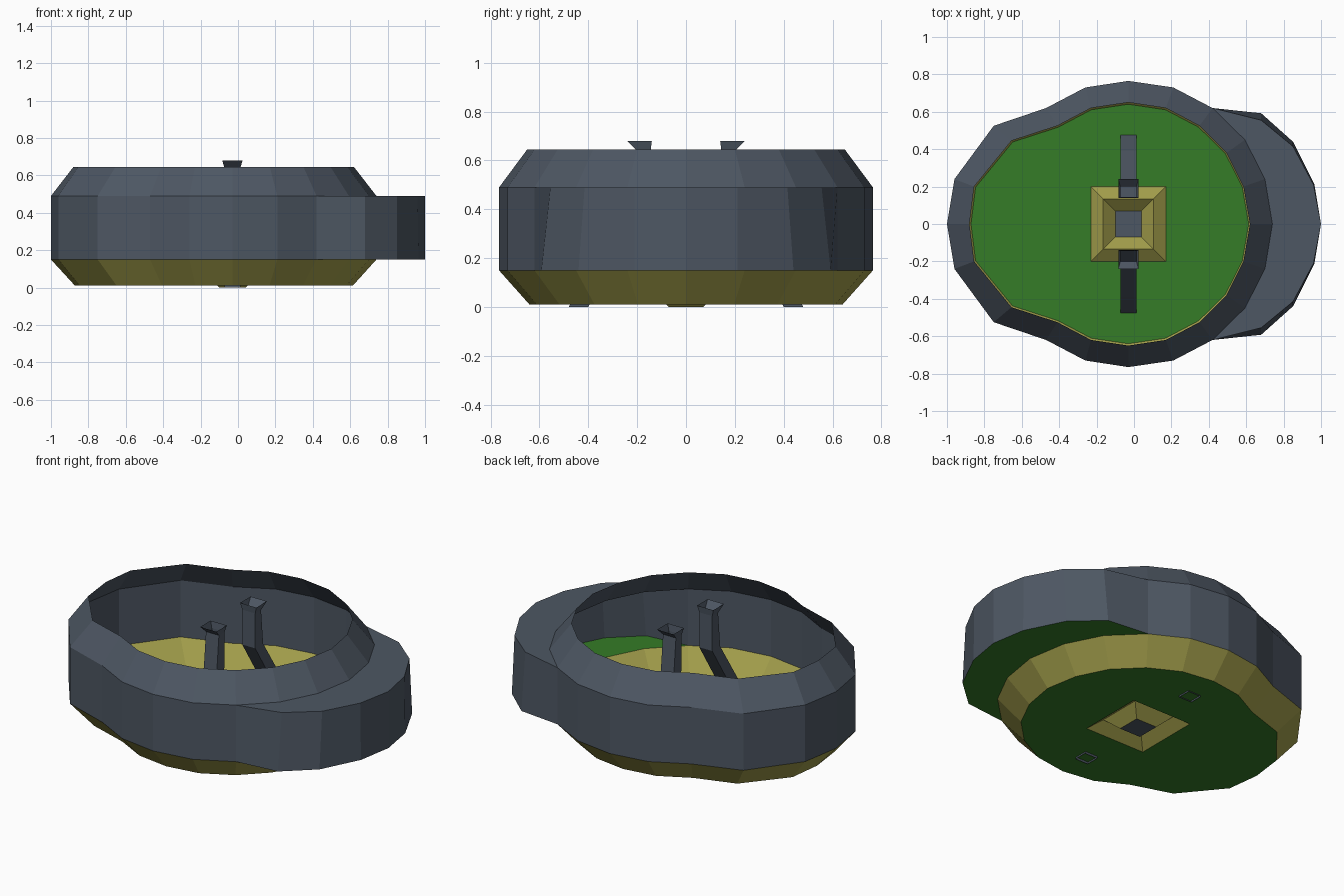
import bpy

if "Cube" in bpy.data.objects:
    bpy.data.objects.remove(bpy.data.objects["Cube"])


def material(name, rgb):
    m = bpy.data.materials.new(name)
    m.diffuse_color = (*rgb, 1)
    m.use_nodes = True
    m.node_tree.nodes["Principled BSDF"].inputs["Base Color"].default_value = m.diffuse_color
    return m


SLATE = material("slate", (0.075, 0.095, 0.125))
OLIVE = material("olive", (0.36, 0.34, 0.07))
GREEN = material("green", (0.035, 0.2, 0.02))


def build(name, verts, faces, mats, slots=None):
    mesh = bpy.data.meshes.new(name)
    mesh.from_pydata(verts, [], faces)
    for m in mats:
        mesh.materials.append(m)
    if slots:
        for p, s in zip(mesh.polygons, slots):
            p.material_index = s
    ob = bpy.data.objects.new(name, mesh)
    bpy.context.collection.objects.link(ob)
    return ob


def loft(name, loops, mats, slots=None, closed=True):
    """Skin a stack of equal loops; slots gives a material per band."""
    n = len(loops[0])
    faces, ids = [], []
    for b in range(len(loops) - 1):
        for i in range(n if closed else n - 1):
            j = (i + 1) % n
            faces.append((b * n + i, b * n + j, (b + 1) * n + j, (b + 1) * n + i))
            ids.append(slots[b] if slots else 0)
    return build(name, [v for l in loops for v in l], faces, mats, ids)


def mirrored(half):
    """Half outline (y >= 0, right tip to left tip) to a full closed loop."""
    return half + [(x, -y) for x, y in half[-2:0:-1]]


def at(loop, z):
    return [(x, y, z) for x, y in loop]


def square(h, z, cx=-0.03):
    return [(cx + h, -h, z), (cx + h, h, z), (cx - h, h, z), (cx - h, -h, z)]


# outlines seen from above
outer = mirrored([(.74, 0), (.70, .24), (.593, .45), (.42, .62), (.21, .73), (-.03, .765),
                  (-.26, .73), (-.47, .62), (-.75, .525), (-.96, .24), (-1, 0)])
inner = mirrored([(.62, 0), (.585, .20), (.495, .38), (.35, .525), (.17, .62), (-.03, .65),
                  (-.23, .62), (-.41, .525), (-.655, .445), (-.855, .20), (-.88, 0)])
base = [(-.03 + (x + .03) * .99, y * .985) for x, y in inner]

# sloped upper rim and sloped underside
loft("upper_rim", [at(outer, .49), at(inner, .645)], [SLATE])
loft("lower_slope", [at(base, .01), at(outer, .15)], [OLIVE])

# upright wall, open where the side bulge joins
wall = outer[3:18]
loft("side_wall", [at(wall, .15), at(wall, .49)], [SLATE], closed=False)

# crescent bulge on the right: wall, top ledge and green underside
half = [(.42, .62), (.68, .592), (.85, .44), (.965, .21)]
low = half + [(1, 0)] + [(x, -y) for x, y in half[::-1]]
half = [(.42, .62), (.68, .555), (.85, .415), (.96, .21)]
high = half + [(1, 0)] + [(x, -y) for x, y in half[::-1]]
loft("bulge_wall", [at(high, .49), at(low, .15)], [SLATE], closed=False)
arc = [outer[i % 20] for i in range(3, -4, -1)]
arc_top = arc[::-1]
for nm, line, z, mat in (("bulge_ledge", high, .49, SLATE), ("bulge_floor", low, .15, GREEN)):
    pts = at(line, z) + at(arc_top[1:-1], z)
    face = tuple(range(len(pts)))
    build(nm, pts, [face[::-1] if z > .3 else face], [mat])

# green floor with a square opening, split into front and back halves
for nm, s in (("floor_back", 1), ("floor_front", -1)):
    rim = [(x, s * y) for x, y in base[:11]]
    hole = [(-.23, 0), (-.23, s * .2), (.17, s * .2), (.17, 0)]
    pts = at(rim + hole, .01)
    build(nm, pts, [tuple(range(len(pts)))], [GREEN])

# raised square frame with a sunken centre
loft("centre_frame", [square(.2, .01), square(.135, .06), square(.07, .0)], [OLIVE])
build("centre_plate", square(.07, 0), [(0, 1, 2, 3)], [SLATE])

# two bent hollow stalks with flared ends
sections = [(.40, .48, 0, .043), (.31, .39, .17, .043), (.145, .22, .43, .043),
            (.145, .20, .64, .043), (.14, .24, .68, .054)]
for nm, s in (("back_stalk", 1), ("front_stalk", -1)):
    loops = []
    for a, b, z, w in sections:
        l = [(-.03 - w, s * a, z), (-.03 + w, s * a, z), (-.03 + w, s * b, z), (-.03 - w, s * b, z)]
        loops.append(l if s > 0 else l[::-1])
    loft(nm, loops, [SLATE])
